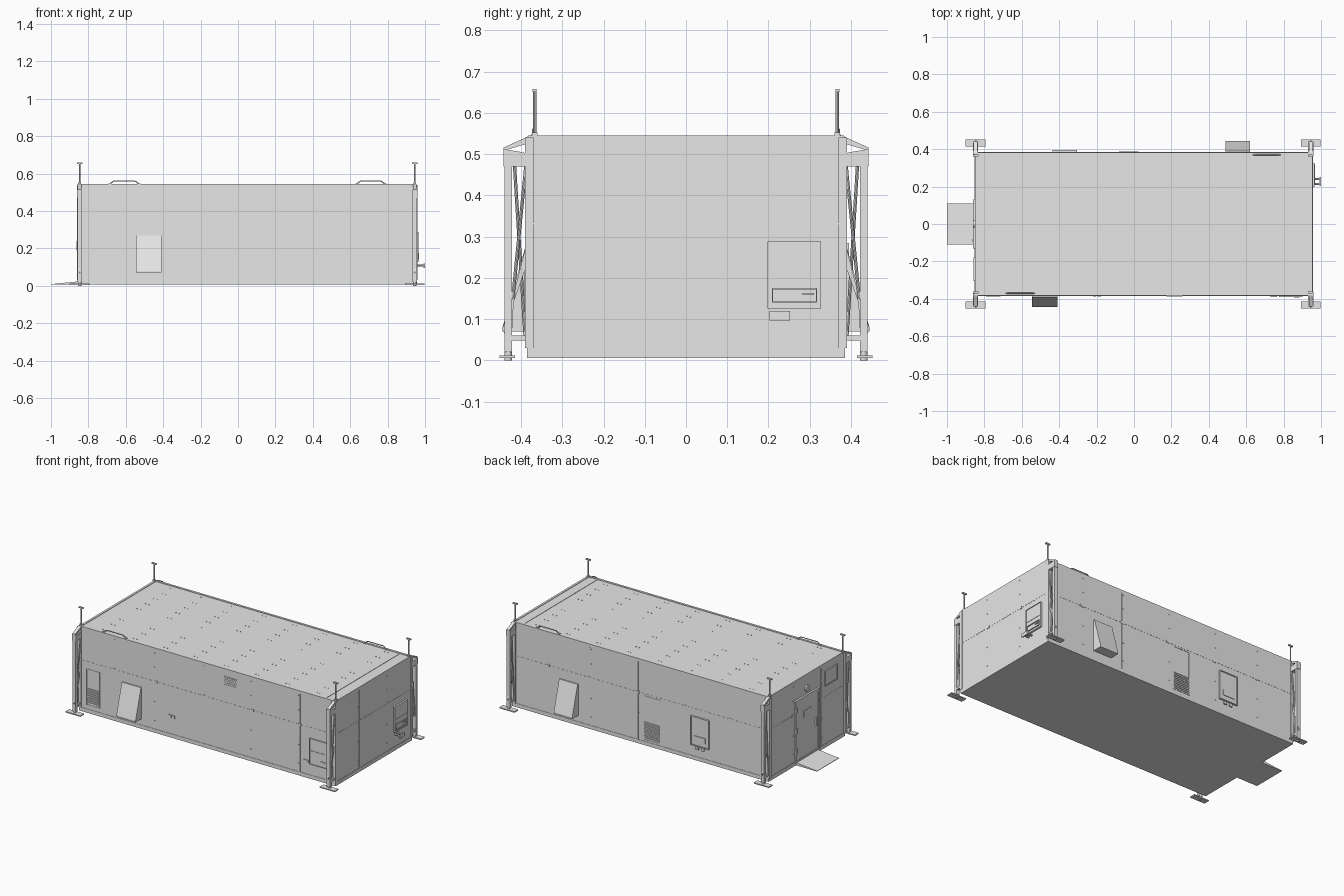
import bpy, bmesh, math
from mathutils import Vector, Matrix

cube = bpy.data.objects.get("Cube")
if cube:
    bpy.data.objects.remove(cube)

grey = bpy.data.materials.new("light grey")
grey.use_nodes = True
grey.diffuse_color = (0.8, 0.8, 0.8, 1)
grey.node_tree.nodes["Principled BSDF"].inputs["Base Color"].default_value = (0.8, 0.8, 0.8, 1)

X0, X1, W, FLOOR, TOP = -0.85, 0.955, 0.383, 0.006, 0.545


class Part:
    """Collects simple solids into one named object."""

    def __init__(self, name):
        self.name, self.bm = name, bmesh.new()

    def box(self, x0, x1, y0, y1, z0, z1):
        size = Matrix.Diagonal((abs(x1 - x0), abs(y1 - y0), abs(z1 - z0), 1))
        mid = Matrix.Translation(((x0 + x1) / 2, (y0 + y1) / 2, (z0 + z1) / 2))
        bmesh.ops.create_cube(self.bm, size=1, matrix=mid @ size)

    def rod(self, a, b, r, sides=8):
        a, b = Vector(a), Vector(b)
        turn = (b - a).to_track_quat('Z', 'Y').to_matrix().to_4x4()
        bmesh.ops.create_cone(self.bm, cap_ends=True, segments=sides, radius1=r, radius2=r,
                              depth=(b - a).length, matrix=Matrix.Translation((a + b) / 2) @ turn)

    def prism(self, x0, x1, profile):
        """Extrudes a (y, z) profile along x."""
        face = self.bm.faces.new([self.bm.verts.new((x0, y, z)) for y, z in profile])
        new = bmesh.ops.extrude_face_region(self.bm, geom=[face])["geom"]
        verts = [v for v in new if isinstance(v, bmesh.types.BMVert)]
        bmesh.ops.translate(self.bm, verts=verts, vec=(x1 - x0, 0, 0))

    def plate(self, wall, u0, u1, z0, z1, out, start=0.0):
        """Box lying on a wall, standing out from it."""
        if wall in ("front", "back"):
            s = -1 if wall == "front" else 1
            self.box(u0, u1, s * (W + start - 0.002), s * (W + out), z0, z1)
        else:
            base, s = (X1, 1) if wall == "right" else (X0, -1)
            self.box(base + s * (start - 0.002), base + s * out, u0, u1, z0, z1)

    def frame(self, wall, u0, u1, z0, z1, out, t=0.006):
        for a, b, c, d in ((u0, u1, z0, z0 + t), (u0, u1, z1 - t, z1),
                           (u0, u0 + t, z0, z1), (u1 - t, u1, z0, z1)):
            self.plate(wall, a, b, c, d, out)

    def done(self):
        bmesh.ops.recalc_face_normals(self.bm, faces=self.bm.faces)
        mesh = bpy.data.meshes.new(self.name)
        self.bm.to_mesh(mesh)
        self.bm.free()
        mesh.materials.append(grey)
        ob = bpy.data.objects.new(self.name, mesh)
        bpy.context.collection.objects.link(ob)


# Shelter body, bottom skirt and roof edging
p = Part("shelter_body")
p.box(X0, X1, -W, W, FLOOR, TOP - 0.003)
p.done()
p = Part("base_skirt")
p.box(X0 - 0.002, X1 + 0.002, -W - 0.002, W + 0.002, FLOOR, 0.03)
p.done()
p = Part("roof_edging")
for s in (-1, 1):
    p.box(X0, X1, s * W, s * (W - 0.014), TOP - 0.02, TOP)
for x in (X0, X1 - 0.014):
    p.box(x, x + 0.014, -W, W, TOP - 0.02, TOP)
p.box(0.88, 0.883, -0.36, 0.36, TOP - 0.006, TOP - 0.001)
p.done()

# Roof fasteners in double rows
p = Part("roof_fasteners")
for i in range(8):
    x = -0.7 + i * 0.215
    for j in range(9):
        for dx in (-0.012, 0.012):
            y = -0.34 + j * 0.085
            p.rod((x + dx, y, TOP - 0.005), (x + dx, y, TOP - 0.001), 0.003, 6)
p.done()

# Wall panel joints and their small corner fasteners
p = Part("wall_joints")
joints = {"front": (-0.6, -0.31, 0.03, 0.37, 0.705), "back": (-0.58, -0.27, 0.07, 0.41, 0.705),
          "right": (-0.143, 0.143), "left": (-0.143, 0.143)}
for wall, places in joints.items():
    ends = (X0, X1) if wall in ("front", "back") else (-W, W)
    p.plate(wall, ends[0], ends[1], 0.329, 0.333, 0.001)
    for u in places:
        p.plate(wall, u - 0.002, u + 0.002, 0.03, TOP - 0.02, 0.001)
        p.plate(wall, u - 0.01, u + 0.01, 0.324, 0.338, 0.003)
        for z in (0.08, 0.2, 0.42, 0.51):
            p.plate(wall, u - 0.012, u - 0.008, z, z + 0.005, 0.002)
p.done()

# Sloping air hoods
for name, s, x0, x1 in (("front_hood", -1, -0.545, -0.41), ("back_hood", 1, 0.49, 0.62)):
    p = Part(name)
    depth = 0.062
    p.prism(x0, x1, [(s * (W - 0.002), 0.07), (s * (W + depth), 0.07),
                     (s * (W + depth), 0.08), (s * (W + 0.008), 0.27), (s * (W - 0.002), 0.27)])
    p.done()

# Front wall hatches and louvres
p = Part("front_louvre_door")
p.frame("front", -0.80, -0.705, 0.055, 0.285, 0.002, 0.003)
for i in range(9):
    p.plate("front", -0.79, -0.715, 0.07 + i * 0.011, 0.075 + i * 0.011, 0.004)
p.done()
p = Part("front_upper_vent")
p.plate("front", 0.17, 0.265, 0.437, 0.497, 0.003)
for i in range(5):
    p.plate("front", 0.175, 0.26, 0.443 + i * 0.011, 0.448 + i * 0.011, 0.005)
p.done()
p = Part("front_connection_panel")
p.plate("front", 0.775, 0.9, 0.1, 0.265, 0.005)
p.frame("front", 0.775, 0.9, 0.1, 0.265, 0.008, 0.004)
p.plate("front", 0.855, 0.885, 0.13, 0.138, 0.01)
p.plate("front", 0.785, 0.885, 0.185, 0.189, 0.008)
p.plate("front", 0.73, 0.765, 0.105, 0.12, 0.006)
p.done()
p = Part("front_sockets")
for u in (-0.22, -0.195):
    p.plate("front", u, u + 0.018, 0.13, 0.15, 0.004)
p.done()

# Back wall hatches
p = Part("back_louvre_door")
p.frame("back", -0.085, 0.03, 0.04, 0.32, 0.002, 0.003)
for i in range(10):
    p.plate("back", -0.08, 0.025, 0.05 + i * 0.011, 0.055 + i * 0.011, 0.004)
p.done()
p = Part("back_access_panel")
p.plate("back", -0.435, -0.305, 0.1, 0.285, 0.008)
p.frame("back", -0.435, -0.305, 0.1, 0.285, 0.012)
p.plate("back", -0.41, -0.33, 0.13, 0.165, 0.012)
for u in (-0.4, -0.36):
    p.plate("back", u, u + 0.022, 0.078, 0.096, 0.008)
p.done()

# Right end hatch with handle recess and a pair of cable ports
p = Part("right_access_panel")
p.plate("right", 0.198, 0.327, 0.126, 0.288, 0.008)
p.frame("right", 0.198, 0.327, 0.126, 0.288, 0.011, 0.004)
p.plate("right", 0.203, 0.322, 0.203, 0.206, 0.01)
p.frame("right", 0.208, 0.318, 0.14, 0.175, 0.014, 0.003)
p.plate("right", 0.282, 0.31, 0.158, 0.163, 0.013)
p.done()
p = Part("right_cable_ports")
p.box(0.992, 1.0, 0.203, 0.252, 0.096, 0.119)
for y in (0.214, 0.24):
    p.rod((X1 - 0.003, y, 0.108), (0.995, y, 0.108), 0.006)
p.done()

# Left end door, sign, lamp, vent and ramp
p = Part("entry_door")
p.frame("left", -0.118, 0.118, 0.025, 0.41, 0.008, 0.01)
p.plate("left", -0.106, 0.106, 0.035, 0.4, 0.004)
p.plate("left", -0.04, 0.04, 0.285, 0.325, 0.008)
p.plate("left", -0.095, -0.08, 0.19, 0.24, 0.014)
for z in (0.08, 0.21, 0.34):
    p.plate("left", 0.105, 0.122, z, z + 0.03, 0.012)
p.plate("left", -0.13, 0.13, 0.412, 0.42, 0.012)
p.done()
p = Part("door_lamp")
p.rod((X0 + 0.002, 0, 0.455), (X0 - 0.01, 0, 0.455), 0.02, 16)
p.done()
p = Part("left_vent")
p.plate("left", -0.305, -0.18, 0.4, 0.495, 0.004)
p.frame("left", -0.305, -0.18, 0.4, 0.495, 0.008, 0.005)
p.done()
p = Part("entry_ramp")
p.prism(-0.11, 0.11, [(X0, FLOOR), (-1.0, FLOOR), (-1.0, 0.009), (X0, 0.024)])
bmesh.ops.transform(p.bm, verts=p.bm.verts, matrix=Matrix(((0, 1, 0, 0), (1, 0, 0, 0),
                                                           (0, 0, 1, 0), (0, 0, 0, 1))))
p.done()

# Roof handrails
for name, y, x0, x1 in (("front_roof_rail", -0.37, -0.685, -0.53), ("back_roof_rail", 0.37, 0.635, 0.785)):
    p = Part(name)
    p.rod((x0 + 0.02, y, 0.56), (x1 - 0.02, y, 0.56), 0.003)
    for a, b in ((x0, x0 + 0.02), (x1, x1 - 0.02)):
        p.rod((a, y, TOP), (b, y, 0.56), 0.003)
        p.box(a - 0.008, a + 0.008, y - 0.006, y + 0.006, TOP - 0.003, TOP + 0.003)
    p.done()

# Corner jacks with feet, brackets, struts and roof masts
for end, x in (("left", -0.847), ("right", 0.945)):
    for side, s in (("front", -1), ("back", 1)):
        p = Part(f"{side}_{end}_corner_jack")
        p.box(x - 0.053, x + 0.053, s * 0.415, s * 0.452, 0.005, 0.012)
        p.rod((x, s * 0.431, 0), (x, s * 0.431, 0.06), 0.009, 12)
        p.box(x - 0.012, x + 0.012, s * 0.422, s * 0.44, 0.02, 0.49)
        p.prism(x - 0.014, x + 0.014, [(s * y, z) for y, z in (
            (0.38, 0.47), (0.442, 0.47), (0.442, 0.512), (0.40, 0.505), (0.38, 0.5))])
        p.prism(x - 0.01, x + 0.01, [(s * y, z) for y, z in (
            (0.38, 0.545), (0.38, 0.527), (0.442, 0.508), (0.442, 0.516), (0.40, 0.535))])
        p.prism(x - 0.004, x + 0.004, [(s * y, z) for y, z in (
            (0.39, 0.27), (0.422, 0.145), (0.446, 0.075), (0.44, 0.065), (0.422, 0.065), (0.418, 0.14), (0.383, 0.24))])
        p.box(x - 0.01, x + 0.01, s * 0.38, s * 0.425, 0.048, 0.06)
        p.rod((x - 0.006, s * 0.416, 0.475), (x - 0.006, s * 0.39, 0.055), 0.004)
        p.rod((x + 0.006, s * 0.388, 0.475), (x + 0.006, s * 0.42, 0.15), 0.004)
        p.box(x - 0.014, x + 0.014, s * 0.37, s * 0.39, 0.03, 0.54)
        p.done()
        p = Part(f"{side}_{end}_roof_mast")
        p.rod((x, s * 0.367, 0.53), (x, s * 0.367, 0.655), 0.004)
        p.box(x - 0.015, x + 0.015, s * 0.362, s * 0.372, 0.65, 0.658)
        p.box(x - 0.008, x + 0.008, s * 0.36, s * 0.374, 0.54, 0.552)
        p.done()
